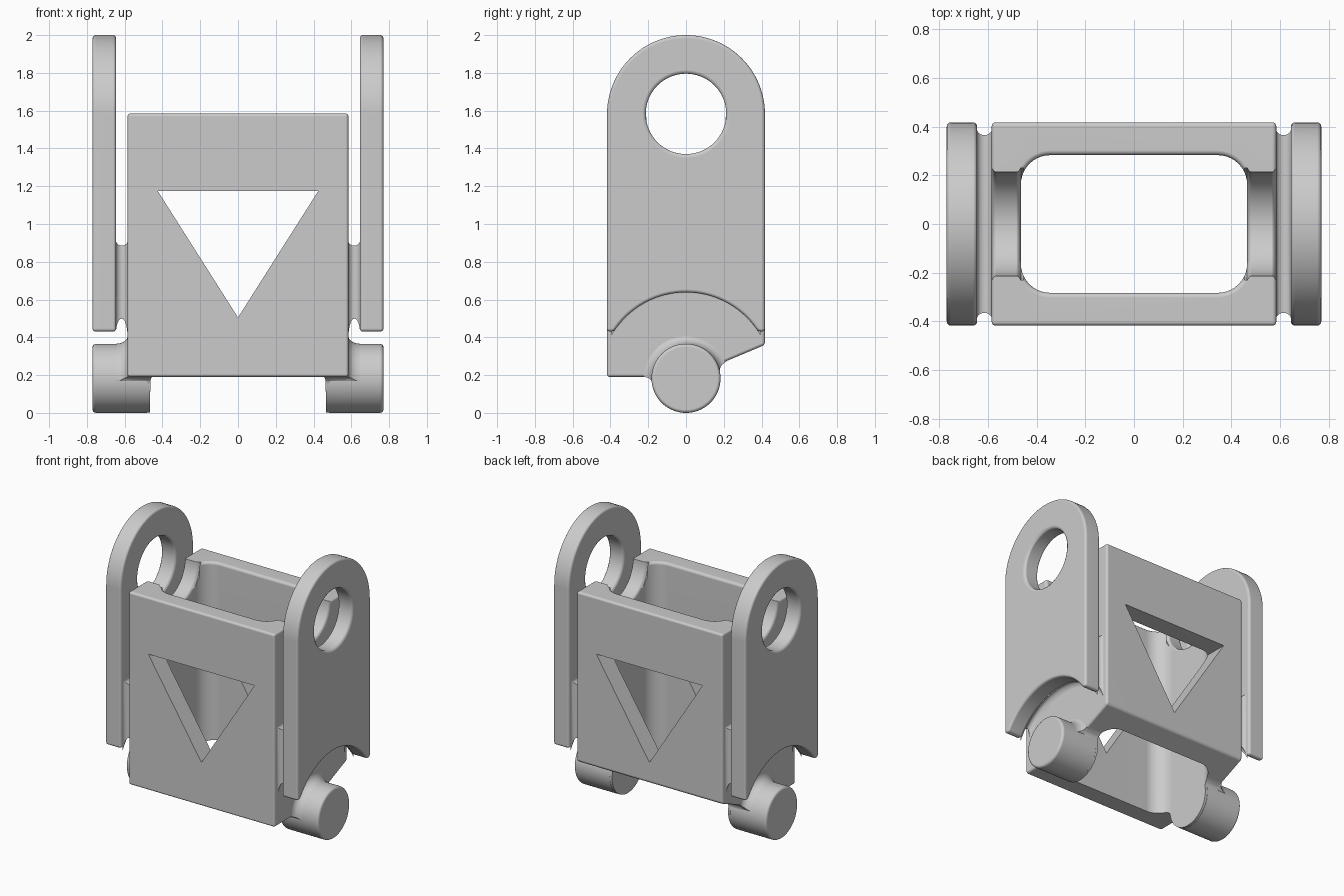
import bpy, bmesh
from math import sin, cos, pi, radians, sqrt

old = bpy.data.objects.get("Cube")
if old:
    bpy.data.objects.remove(old, do_unlink=True)

mat = bpy.data.materials.new("plain grey")
mat.use_nodes = True
GREY = (0.6, 0.6, 0.6, 1)
mat.diffuse_color = GREY
mat.node_tree.nodes["Principled BSDF"].inputs["Base Color"].default_value = GREY

HALF_Y, TOP = 0.418, 1.585      # body half depth, hinge hole height
PIN_Z, PIN_R, HOLE_R = 0.183, 0.182, 0.213


def loft(name, rings):
    """Closed solid through matching rings of points."""
    bm = bmesh.new()
    loops = [[bm.verts.new(p) for p in ring] for ring in rings]
    for a, b in zip(loops, loops[1:]):
        for i in range(len(a)):
            j = (i + 1) % len(a)
            bm.faces.new((a[i], a[j], b[j], b[i]))
    bm.faces.new(loops[0])
    bm.faces.new(loops[-1])
    bmesh.ops.recalc_face_normals(bm, faces=bm.faces)
    mesh = bpy.data.meshes.new(name)
    bm.to_mesh(mesh)
    bm.free()
    mesh.materials.append(mat)
    ob = bpy.data.objects.new(name, mesh)
    bpy.context.collection.objects.link(ob)
    return ob


def arc(cy, cz, r, start, end, n):
    steps = [radians(start + (end - start) * i / n) for i in range(n + 1)]
    return [(cy + r * cos(t), cz + r * sin(t)) for t in steps]


def prism(name, profile, x0, x1):
    return loft(name, [[(x, y, z) for y, z in profile] for x in (x0, x1)])


def lathe(name, cz, pts, n=64):
    """Solid of revolution about an x-parallel axis at height cz."""
    return loft(name, [[(x, y, z) for y, z in arc(0, cz, r, 0, 360, n)[:-1]]
                       for x, r in pts])


def apply(ob, kind, **settings):
    mod = ob.modifiers.new(kind.title(), kind)
    for key, value in settings.items():
        setattr(mod, key, value)
    bpy.context.view_layer.objects.active = ob
    bpy.ops.object.modifier_apply(modifier=mod.name)


def boolean(ob, cutter, operation="DIFFERENCE"):
    apply(ob, "BOOLEAN", object=cutter, operation=operation, solver="EXACT")
    bpy.data.objects.remove(cutter, do_unlink=True)


def bevel(ob, width):
    apply(ob, "BEVEL", width=width, segments=4, limit_method="ANGLE",
          angle_limit=radians(35), use_clamp_overlap=False)


def finish(ob, mirrored=True):
    if mirrored:
        apply(ob, "MIRROR")
    bpy.ops.object.select_all(action="DESELECT")
    ob.select_set(True)
    bpy.context.view_layer.objects.active = ob
    bpy.ops.object.shade_smooth_by_angle(angle=radians(35))
    apply(ob, "WEIGHTED_NORMAL", keep_sharp=True)


def rounded_rect(hx, hy, r):
    pts = []
    for k, (sx, sy) in enumerate(((1, 1), (-1, 1), (-1, -1), (1, -1))):
        pts += arc(sx * (hx - r), sy * (hy - r), r, 90 * k, 90 * k + 90, 10)
    return pts


# Body: side outline with pin bosses along the bottom
outline = [(-HALF_Y, TOP), (-HALF_Y, 0.19), (-0.215, 0.19), (-0.195, 0.183)]
outline += arc(0, PIN_Z, PIN_R, 185, 375, 36)
outline += [(0.188, 0.252), (0.215, 0.275), (HALF_Y, 0.36), (HALF_Y, TOP)]
body = prism("link_body", outline, -0.585, 0.585)
bevel(body, 0.016)

# Vertical opening, with a softened upper rim
rim = [(-0.1, 0), (TOP - 0.02, 0)]
rim += [(TOP - 0.02 + 0.02 * sin(t), 0.02 * (1 - cos(t))) for t in (pi / 6, pi / 3, pi / 2)]
rim += [(TOP + 0.1, 0.02)]
boolean(body, loft("opening_cutter", [
    [(x, y, z) for x, y in rounded_rect(0.465 + d, 0.283 + d, 0.12 + d)] for z, d in rim]))


def hole_cutter(x0, x1, r, soft):
    """Round hole flaring out at both wall faces."""
    inner = [(x0 + soft * sin(t), r + soft * (1 - sin(t)) ** 2) for t in (0, pi / 6, pi / 3, pi / 2)]
    outer = [(x0 + x1 - x, rr) for x, rr in reversed(inner)]
    pts = [(x0 - 0.01, r + soft)] + inner + outer + [(x1 + 0.01, r + soft)]
    return lathe("hole_cutter", TOP - 0.002, pts)


# Half-round notches in the top of the side walls
for side in (1, -1):
    cutter = hole_cutter(0.465, 0.585, HOLE_R, 0.018)
    if side < 0:
        for v in cutter.data.vertices:
            v.co.x *= -1
        cutter.data.flip_normals()
    boolean(body, cutter)

# Triangular window through front and back walls
tri = [(-0.425, 1.175), (0.425, 1.175), (0, 0.505)]
boolean(body, loft("window_cutter", [[(x, y, z) for x, z in tri] for y in (-0.6, 0.6)]))
finish(body, mirrored=False)

# Ears: round-topped plates with a curved lower edge and hinge hole
ear_outline = arc(0, TOP - 0.003, HALF_Y, 0, 180, 48) + [(-HALF_Y, 0.43)]
ear_outline += arc(0, PIN_Z, 0.455, 147, 33, 36) + [(HALF_Y, 0.43)]
ears = prism("hinge_ears", ear_outline, 0.645, 0.77)
bevel(ears, 0.017)
boolean(ears, hole_cutter(0.645, 0.77, HOLE_R, 0.02))
finish(ears)

# Connectors: narrow necks between body and ears, filleted at both ends
rings = []
for i in range(13):
    t = pi * i / 12
    d = 0.03 * (1 - sin(t))
    hy, top = 0.365 + d, 0.885 + d
    r = 0.483 - d * (1.6 if i < 6 else 0.93)
    ys = [hy * (2 * k / 32 - 1) for k in range(33)]
    ring = [(-hy, top)] + [(y, PIN_Z + sqrt(r * r - y * y)) for y in ys] + [(hy, top)]
    rings.append([(0.615 - 0.032 * cos(t), y, z) for y, z in ring])
finish(loft("ear_connectors", rings))

# Pins with rounded ends
end = [(0.752 + 0.018 * sin(t), 0.165 + 0.018 * cos(t)) for t in (0, pi / 8, pi / 4, 3 * pi / 8, pi / 2)]
finish(lathe("hinge_pins", PIN_Z, [(0.467, 0.168), (0.482, 0.183)] + end))

# Fillets where the pins meet the body sides
flare = [(0.57, 0.225)] + [(0.65 - 0.066 * cos(t), 0.225 - 0.043 * sin(t))
                           for t in (0, pi / 8, pi / 4, 3 * pi / 8, pi / 2)]
fillets = lathe("pin_fillets", PIN_Z, flare)
boolean(fillets, prism("fillet_limit", outline, 0.5, 0.8), "INTERSECT")
finish(fillets)
